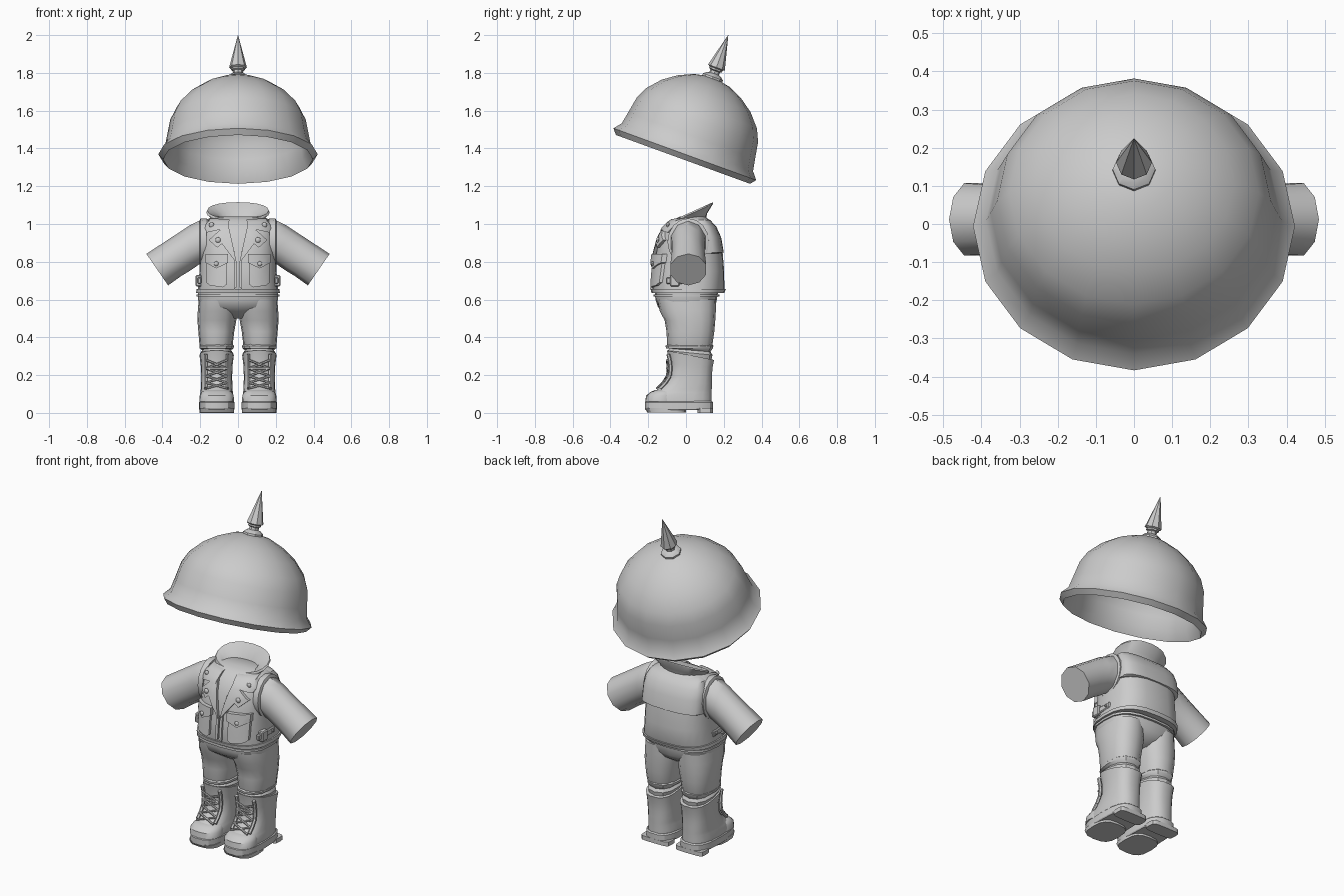
import bpy, bmesh, math
from mathutils import Vector, Matrix

if "Cube" in bpy.data.objects:
    bpy.data.objects.remove(bpy.data.objects["Cube"])

grey = bpy.data.materials.new("plain_grey")
grey.diffuse_color = (0.6, 0.6, 0.6, 1)
grey.use_nodes = True
grey.node_tree.nodes["Principled BSDF"].inputs["Base Color"].default_value = grey.diffuse_color


def finish(name, bm, angle=40):
    bmesh.ops.recalc_face_normals(bm, faces=bm.faces)
    me = bpy.data.meshes.new(name)
    bm.to_mesh(me)
    bm.free()
    ob = bpy.data.objects.new(name, me)
    bpy.context.collection.objects.link(ob)
    me.materials.append(grey)
    bpy.ops.object.select_all(action='DESELECT')
    ob.select_set(True)
    bpy.context.view_layer.objects.active = ob
    bpy.ops.object.shade_smooth_by_angle(angle=math.radians(angle))
    return ob


def loft(name, rings, caps=True, angle=40):
    """Skin a list of equally long point rings."""
    bm = bmesh.new()
    vs = [[bm.verts.new(p) for p in r] for r in rings]
    n = len(vs[0])
    for a, b in zip(vs, vs[1:]):
        for i in range(n):
            j = (i + 1) % n
            bm.faces.new((a[i], a[j], b[j], b[i]))
    if caps:
        bm.faces.new(vs[0])
        bm.faces.new(vs[-1])
    return finish(name, bm, angle)


def unit(n, e):
    """Superellipse outline, e=2 is a circle."""
    out = []
    for i in range(n):
        t = 2 * math.pi * i / n
        c, s = math.cos(t), math.sin(t)
        out.append((math.copysign(abs(c) ** (2 / e), c), math.copysign(abs(s) ** (2 / e), s)))
    return out


def ring(z, cx, ax, y0, y1, n=16, e=2.5, tilt=0):
    yc, ay = (y0 + y1) / 2, (y1 - y0) / 2
    return [Vector((cx + ax * c, yc + ay * s, z + tilt * ay * s)) for c, s in unit(n, e)]


# Helmet, spun about its tilted axis
tilt = Matrix.Translation((0, -0.015, 1.345)) @ Matrix.Rotation(math.radians(-20), 4, 'X')


def spun(name, prof, n, sx=1, angle=40):
    rings = [[tilt @ Vector((sx * r * math.sin(2 * math.pi * i / n), -r * math.cos(2 * math.pi * i / n), h))
              for i in range(n)] for r, h in prof]
    return loft(name, rings, True, angle)


spun("helmet", [(.02, .43), (.13, .405), (.235, .34), (.3, .26), (.33, .2), (.345, .12), (.352, .05), (.378, -.003),
                (.402, .026), (.37, .065), (.358, .13), (.342, .22), (.312, .285), (.25, .355),
                (.18, .405), (.1, .442), (.03, .456)], 16, 1.05, 35)
spun("spike_collar", [(.056, .44), (.056, .462), (.04, .475), (.027, .48), (.027, .495), (.036, .5), (.036, .512)], 8, 1, 25)
spun("spike", [(.03, .505), (.047, .515), (.0005, .698)], 8, 1, 20)

# Vest body: height, half width, front y, back y
TORSO = [(.635, .214, -.175, .195), (.65, .212, -.18, .203), (.75, .204, -.172, .202), (.85, .2, -.16, .194),
         (.93, .198, -.138, .18), (.985, .192, -.108, .155), (1.02, .175, -.07, .125), (1.04, .13, -.03, .1)]
E = 2.7
loft("vest", [ring(z, 0, a, f, b, 24, E) for z, a, f, b in TORSO])


def torso_at(z):
    z = min(max(z, TORSO[0][0]), TORSO[-1][0])
    for p, q in zip(TORSO, TORSO[1:]):
        if z <= q[0]:
            t = (z - p[0]) / (q[0] - p[0])
            return [p[k] + t * (q[k] - p[k]) for k in (1, 2, 3)]


def front(x, z):
    a, f, b = torso_at(z)
    s = max(0, 1 - min(1, abs(x) / a) ** E) ** (1 / E)
    return (f + b) / 2 - (b - f) / 2 * s


def plate(name, pts, side, lift=.012):
    """Raised panel that follows the front of the vest."""
    bm = bmesh.new()
    bm.faces.new([bm.verts.new((side * x, 0, z)) for x, z in pts])
    bmesh.ops.triangulate(bm, faces=bm.faces)
    bmesh.ops.subdivide_edges(bm, edges=bm.edges, cuts=3, use_grid_fill=True)
    base = bm.faces[:]
    ext = bmesh.ops.extrude_face_region(bm, geom=base)
    top = {v for v in ext["geom"] if isinstance(v, bmesh.types.BMVert)}
    for v in bm.verts:
        v.co.y = front(v.co.x, v.co.z) + (-lift if v in top else .015)
    return finish(name, bm, 35)


def button(name, x, z, r, lift):
    bm = bmesh.new()
    bmesh.ops.create_uvsphere(bm, u_segments=8, v_segments=6, radius=r,
                              matrix=Matrix.Translation((x, front(x, z) - lift, z)) @ Matrix.Diagonal((1, .6, 1, 1)))
    finish(name, bm, 60)


def band(name, z0, z1, grow):
    """Raised strip all round the vest."""
    rows = []
    for z, g in ((z0, -.01), (z0, grow), (z1, grow), (z1, -.01)):
        a, f, b = torso_at(z)
        rows.append(ring(z, 0, a + g, f - g, b + g, 24, E))
    loft(name, rows, True, 30)


band("vest_hem", .635, .655, .008)

# Back yoke, a shell slightly proud of the upper back
yoke = []
for z, g in ((.845, -.01), (.85, .006), (.93, .006), (.985, .006), (1.02, .004), (1.035, -.01)):
    a, f, b = torso_at(z)
    yoke.append(ring(z, 0, a - .004, .02, b + g, 24, E))
loft("back_yoke", yoke, True, 30)

# Collar, flared and higher at the back
loft("collar", [ring(1.0, 0, .12, -.06, .1, 20, 2.2), ring(1.03, 0, .14, -.062, .112, 20, 2.2, .3),
                ring(1.062, 0, .168, -.056, .143, 20, 2.2, .45), ring(1.072, 0, .162, -.05, .143, 20, 2.2, .45),
                ring(1.045, 0, .105, -.035, .1, 20, 2.2, .35), ring(1.01, 0, .085, -.03, .08, 20, 2.2, .2)], True, 45)

for s, side in ((-1, "left"), (1, "right")):
    # Vest front details
    plate(side + "_upper_lapel", [(.045, 1.025), (.15, 1.03), (.178, .985), (.165, .955), (.105, .968), (.055, .965)], s, .02)
    plate(side + "_lower_lapel", [(.05, .99), (.10, .965), (.155, .915), (.11, .875), (.085, .895), (.006, .79), (.03, .9)], s, .016)
    plate(side + "_zip_edge", [(.004, .67), (.02, .655), (.02, .81), (.004, .8)], s, .01)
    plate(side + "_pocket", [(.06, .68), (.08, .665), (.15, .675), (.168, .69), (.168, .79), (.06, .79)], s, .014)
    plate(side + "_pocket_flap", [(.052, .84), (.172, .84), (.172, .795), (.115, .765), (.052, .795)], s, .024)
    button(side + "_pocket_button", s * .115, .79, .013, .026)
    button(side + "_lapel_button", s * .105, .915, .015, .018)
    button(side + "_collar_button", s * .14, .995, .014, .023)

    # Sleeve: top and bottom points of each ring, half depth
    def sleeve_ring(top, bot, d, n=10):
        t, b = Vector((s * top[0], .012, top[1])), Vector((s * bot[0], .012, bot[1]))
        return [(t + b) / 2 + (t - b) / 2 * math.cos(2 * math.pi * i / n)
                + Vector((0, d * math.sin(2 * math.pi * i / n), 0)) for i in range(n)]
    loft(side + "_sleeve", [sleeve_ring((.13, 1.02), (.14, .8), .1), sleeve_ring((.21, 1.015), (.2, .79), .095),
                            sleeve_ring((.26, .99), (.255, .752), .09), sleeve_ring((.34, .937), (.30, .725), .09),
                            sleeve_ring((.485, .842), (.37, .675), .1)])
    loft(side + "_armhole_trim", [sleeve_ring((.165, 1.028), (.17, .785), .11, 16), sleeve_ring((.198, 1.03), (.2, .78), .11, 16),
                                  sleeve_ring((.203, 1.02), (.203, .79), .1, 16)], True, 30)
    # Side strap and buckle
    for nm, x, y, z, d in (("strap", .204, -.03, .70, (.02, .15, .035)), ("buckle", .208, -.06, .70, (.032, .05, .06)),
                           ("strap_stud", .214, .02, .70, (.02, .016, .016))):
        bm = bmesh.new()
        bmesh.ops.create_cube(bm, size=1, matrix=Matrix.Translation((s * x, y, z)) @ Matrix.Diagonal((*d, 1)))
        bmesh.ops.bevel(bm, geom=bm.edges[:], offset=.005, segments=1, affect='EDGES')
        finish(side + "_" + nm, bm, 30)

    # Trouser leg with rolled folds above the boot
    cx = s * .113
    loft(side + "_trouser_leg", [ring(z, s * c, a, f, b, 16, 2.4) for z, c, a, f, b in (
        (.6, .108, .1, -.15, .16), (.54, .109, .104, -.14, .158), (.49, .112, .103, -.113, .155),
        (.43, .115, .095, -.103, .15), (.36, .116, .088, -.1, .14), (.345, .116, .083, -.095, .135))])
    loft(side + "_trouser_cuff", [ring(z, cx, a, f, b, 12, 2.4, t) for z, a, f, b, t in (
        (.27, .075, -.07, .13, -.1), (.318, .086, -.098, .14, -.1), (.332, .076, -.085, .13, -.08),
        (.342, .09, -.106, .142, 0), (.355, .092, -.108, .145, 0), (.366, .08, -.095, .135, 0))], True, 30)

    # Boot
    loft(side + "_boot", [ring(z, cx, a, f, b, 18, 2.6, t) for z, a, f, b, t in (
        (.05, .09, -.21, .138, 0), (.085, .09, -.208, .138, 0), (.108, .086, -.185, .138, 0), (.125, .084, -.15, .138, 0),
        (.155, .083, -.115, .138, 0), (.19, .082, -.09, .138, 0), (.25, .084, -.088, .142, -.08),
        (.305, .091, -.102, .15, -.2), (.305, .078, -.088, .137, -.2))])
    loft(side + "_boot_sole", [ring(z, cx, a, f, b, 18, 3) for z, a, f, b in (
        (.014, .09, -.215, .14), (.02, .094, -.22, .145), (.056, .094, -.22, .145), (.062, .088, -.21, .138))], True, 30)
    loft(side + "_boot_heel", [ring(z, cx, .092, .06, .144, 16, 5) for z in (0, .025)], True, 30)
    loft(side + "_boot_tread", [ring(z, cx, .092, f, .0, 16, 3) for z, f in ((.002, -.205), (.025, -.218))], True, 30)

    def rod(name, a, b, r):
        a, b = Vector(a), Vector(b)
        bm = bmesh.new()
        rot = (b - a).to_track_quat('Z', 'Y').to_matrix().to_4x4()
        bmesh.ops.create_cone(bm, cap_ends=True, segments=6, radius1=r, radius2=r, depth=(b - a).length,
                              matrix=Matrix.Translation((a + b) / 2) @ rot)
        finish(name, bm, 50)

    # Eyelet edges and crossed laces down the boot front
    steps = [(-.152, .13), (-.122, .16), (-.1, .195), (-.095, .235), (-.1, .28), (-.108, .31)]
    for k, ((y0, z0), (y1, z1)) in enumerate(zip(steps, steps[1:])):
        for w in (-1, 1):
            rod(f"{side}_eyelet_edge_{k}", (cx + w * .058, y0 + .014, z0), (cx + w * .058, y1 + .014, z1), .01)
            if k < 4:
                rod(f"{side}_lace_{k}", (cx + w * .056, y0 - .001, z0), (cx - w * .056, y1 - .001, z1), .006)
    rod(side + "_lace_top", (cx - .056, -.1, .237), (cx + .056, -.1, .237), .007)
    # Welt over the toe
    loft(side + "_toe_cap", [ring(z, cx, a, f, -.05, 16, 2.4) for z, a, f in (
        (.06, .092, -.216), (.092, .09, -.211), (.112, .08, -.186), (.122, .06, -.16))])

# Trouser hips and waistband
loft("trouser_hips", [ring(z, 0, a, f, b, 20, 2.8) for z, a, f, b in (
    (.50, .04, -.06, .09), (.53, .13, -.105, .135), (.56, .2, -.148, .155), (.6, .212, -.162, .163), (.64, .212, -.165, .17))], True, 60)
loft("waistband", [ring(z, 0, .219, -.172, .178, 20, 2.8) for z in (.615, .628)], True, 30)
